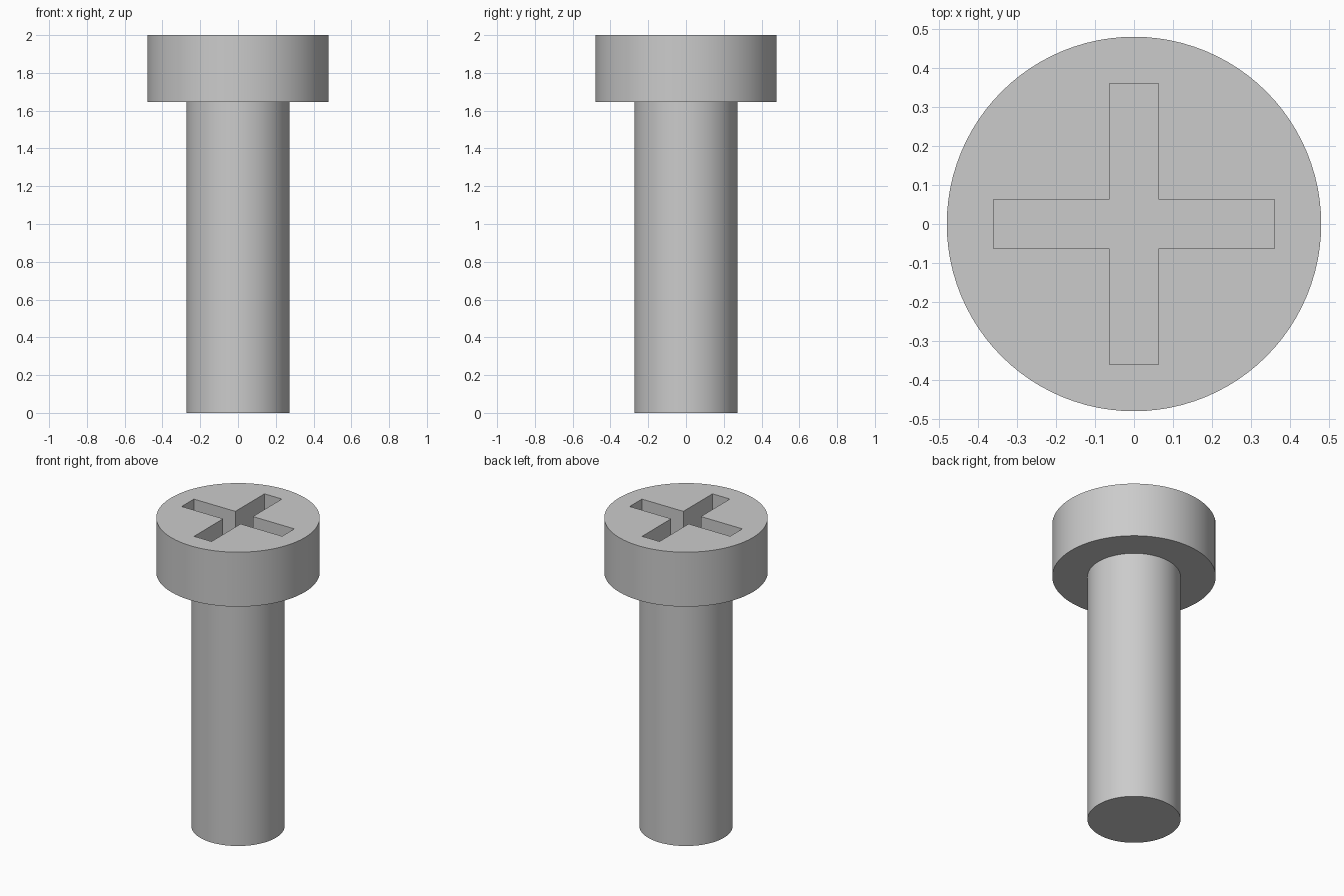
import bpy
import bmesh
import math

default = bpy.data.objects.get("Cube")
if default:
    bpy.data.objects.remove(default, do_unlink=True)

HEAD_R, SHAFT_R = 0.48, 0.273
HEAD_Z, TOP_Z = 1.647, 2.0
SLOT_LONG, SLOT_HALF, SLOT_DEPTH = 0.36, 0.0625, 0.2
SEGMENTS = 96

steel = bpy.data.materials.new("steel grey")
steel.use_nodes = True
colour = (0.6, 0.6, 0.6, 1)
steel.diffuse_color = colour
steel.node_tree.nodes["Principled BSDF"].inputs["Base Color"].default_value = colour


def finish(name, bm):
    bmesh.ops.recalc_face_normals(bm, faces=bm.faces)
    mesh = bpy.data.meshes.new(name)
    bm.to_mesh(mesh)
    bm.free()
    mesh.materials.append(steel)
    obj = bpy.data.objects.new(name, mesh)
    bpy.context.collection.objects.link(obj)
    return obj


def extrude_up(bm, outline, z, height):
    face = bm.faces.new([bm.verts.new((x, y, z)) for x, y in outline])
    top = bmesh.ops.extrude_face_region(bm, geom=[face])["geom"]
    verts = [v for v in top if isinstance(v, bmesh.types.BMVert)]
    bmesh.ops.translate(bm, verts=verts, vec=(0, 0, height))


# Screw body: shaft and head as one turned profile
bm = bmesh.new()
profile = [(0, 0), (SHAFT_R, 0), (SHAFT_R, HEAD_Z),
           (HEAD_R, HEAD_Z), (HEAD_R, TOP_Z), (0, TOP_Z)]
points = [bm.verts.new((r, 0, z)) for r, z in profile]
edges = [bm.edges.new(pair) for pair in zip(points, points[1:])]
bmesh.ops.spin(bm, geom=points + edges, axis=(0, 0, 1), cent=(0, 0, 0),
               angle=math.tau, steps=SEGMENTS, use_merge=True)
bmesh.ops.remove_doubles(bm, verts=bm.verts, dist=0.0001)
screw = finish("screw_body", bm)

# Cross-shaped slot cutter
bm = bmesh.new()
outline = []
arm = [(SLOT_LONG, -SLOT_HALF), (SLOT_LONG, SLOT_HALF), (SLOT_HALF, SLOT_HALF)]
for turn in range(4):
    outline += arm
    arm = [(-y, x) for x, y in arm]
extrude_up(bm, outline, TOP_Z - SLOT_DEPTH, SLOT_DEPTH + 0.1)
cutter = finish("slot_cutter", bm)
cutter.hide_render = True
cutter.hide_set(True)

# Cut the drive slot into the head
cut = screw.modifiers.new("drive slot", "BOOLEAN")
cut.operation = "DIFFERENCE"
cut.solver = "EXACT"
cut.object = cutter
bpy.context.view_layer.objects.active = screw
screw.select_set(True)
bpy.ops.object.modifier_apply(modifier=cut.name)
bpy.data.objects.remove(cutter, do_unlink=True)

# Round sides shade smoothly, rims stay crisp
bpy.ops.object.shade_smooth_by_angle(angle=math.radians(30))
